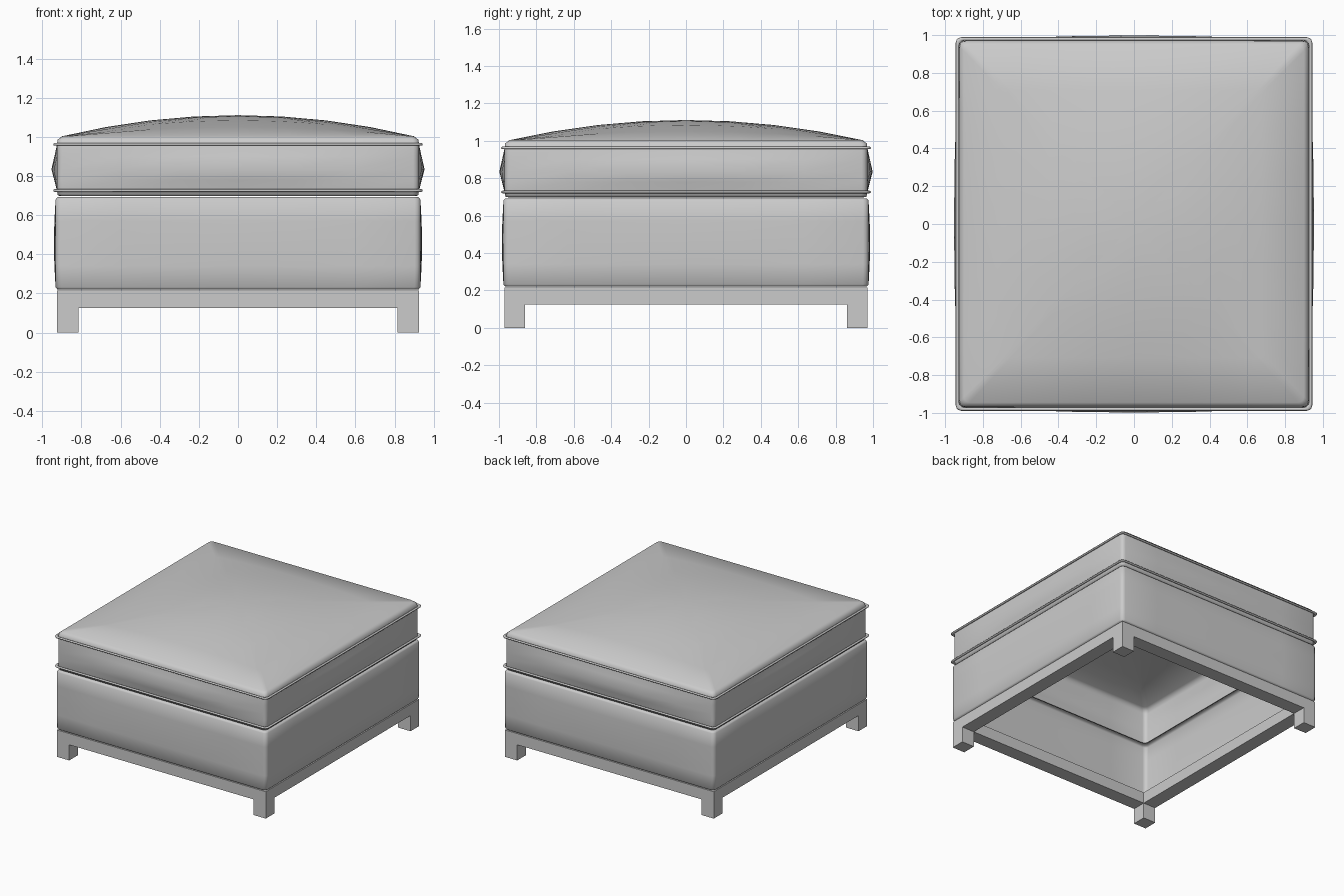
import bpy, bmesh, math

if "Cube" in bpy.data.objects:
    bpy.data.objects.remove(bpy.data.objects["Cube"])

HX, HY = 0.925, 0.97      # half footprint shared by frame and cushion


def outline(hx, hy, bulge, r=0.03, segs=6, arc=3):
    """Rounded rectangle whose straight sides bow outward by bulge."""
    pts = []
    corners = [(hx, -hy, -90), (hx, hy, 0), (-hx, hy, 90), (-hx, -hy, 180)]
    for i, (cx, cy, a0) in enumerate(corners):
        sx, sy = math.copysign(1, cx), math.copysign(1, cy)
        ox, oy = cx - sx * r, cy - sy * r
        for k in range(arc + 1):
            a = math.radians(a0 + 90 * k / arc)
            pts.append((ox + r * math.cos(a), oy + r * math.sin(a)))
        # straight run to the next corner, bowed along its normal
        nx, ny = [(1, 0), (0, 1), (-1, 0), (0, -1)][i]
        px, py = pts[-1]
        length = 2 * ((hy if nx else hx) - r)
        for k in range(1, segs):
            t = k / segs
            b = bulge * (1 - (2 * t - 1) ** 2)
            pts.append((px - ny * length * t + nx * b, py + nx * length * t + ny * b))
    # the first side starts after the lower right corner arc
    return pts


def finish(name, bm, smooth=True):
    bmesh.ops.recalc_face_normals(bm, faces=bm.faces)
    me = bpy.data.meshes.new(name)
    bm.to_mesh(me)
    bm.free()
    for p in me.polygons:
        p.use_smooth = smooth
    ob = bpy.data.objects.new(name, me)
    bpy.context.collection.objects.link(ob)
    return ob


def bridge(bm, rings, closed=False):
    pairs = list(zip(rings, rings[1:]))
    if closed:
        pairs.append((rings[-1], rings[0]))
    for a, b in pairs:
        n = len(a)
        for i in range(n):
            j = (i + 1) % n
            bm.faces.new((a[i], a[j], b[j], b[i]))


def loft(name, profile, closed=False, dome=None):
    """Profile rows: (half x, half y, z, bulge)."""
    bm = bmesh.new()
    rings = []
    for hx, hy, z, b in profile:
        rings.append([bm.verts.new((x, y, z)) for x, y in outline(hx, hy, b)])
    if dome:
        # crowned top panel: shrinking rings up to a centre point
        hx, hy, z, b = profile[-1]
        base = outline(hx, hy, b)
        for s in (0.75, 0.5, 0.25):
            ring = []
            for x, y in base:
                u, v = x * s / hx, y * s / hy
                ring.append(bm.verts.new((x * s, y * s, z + dome * (1 - u * u) * (1 - v * v))))
            rings.append(ring)
        top = bm.verts.new((0, 0, z + dome))
        last = rings[-1]
        for i in range(len(last)):
            bm.faces.new((last[i], last[(i + 1) % len(last)], top))
    bridge(bm, rings, closed)
    return finish(name, bm)


def boxes(name, specs):
    """Each spec: (x0, x1, y0, y1, z0, z1)."""
    bm = bmesh.new()
    for x0, x1, y0, y1, z0, z1 in specs:
        vs = bmesh.ops.create_cube(bm, size=1)["verts"]
        for v in vs:
            v.co.x = x1 if v.co.x > 0 else x0
            v.co.y = y1 if v.co.y > 0 else y0
            v.co.z = z1 if v.co.z > 0 else z0
    return finish(name, bm, smooth=False)


# Legs and rails of the wooden frame
W, RAIL, TOP = 0.11, 0.125, 0.215
for sx, xn in ((-1, "left"), (1, "right")):
    for sy, yn in ((-1, "front"), (1, "back")):
        xs = sorted((sx * HX, sx * (HX - W)))
        ys = sorted((sy * HY, sy * (HY - W)))
        boxes(f"{yn}_{xn}_leg", [(*xs, *ys, 0, TOP)])
boxes("frame_rails", [
    (-HX + W, HX - W, -HY, -HY + W, RAIL, TOP),
    (-HX + W, HX - W, HY - W, HY, RAIL, TOP),
    (-HX, -HX + W, -HY + W, HY - W, RAIL, TOP),
    (HX - W, HX, -HY + W, HY - W, RAIL, TOP)])

# Upholstered body: open shell with rolled edges
loft("upholstered_body", [
    (0.90, 0.945, 0.22, 0), (0.922, 0.967, 0.22, 0), (0.932, 0.976, 0.232, 0),
    (0.933, 0.977, 0.34, 0.005), (0.933, 0.977, 0.455, 0.008),
    (0.933, 0.977, 0.57, 0.005), (0.932, 0.976, 0.68, 0),
    (0.922, 0.967, 0.692, 0), (0.90, 0.945, 0.692, 0)])

# Cushion: bowed side band and crowned top, open underneath
loft("cushion", [
    (0.90, 0.945, 0.697, 0), (0.92, 0.965, 0.70, 0), (HX, HY, 0.725, 0),
    (HX, HY, 0.78, 0.014), (HX, HY, 0.835, 0.028), (HX, HY, 0.90, 0.013),
    (HX, HY, 0.96, 0), (0.922, 0.967, 0.985, 0), (0.90, 0.945, 1.003, 0)], dome=0.108)

# Piping around the cushion seams
R = 0.009
for name, z in (("lower_piping", 0.726), ("upper_piping", 0.962)):
    loft(name, [(HX + 0.010 + R * math.cos(a), HY + 0.010 + R * math.sin(math.pi / 2 - a),
                 z + R * 0.8 * math.sin(a), 0)
                for a in (k * math.tau / 8 for k in range(8))], closed=True)
